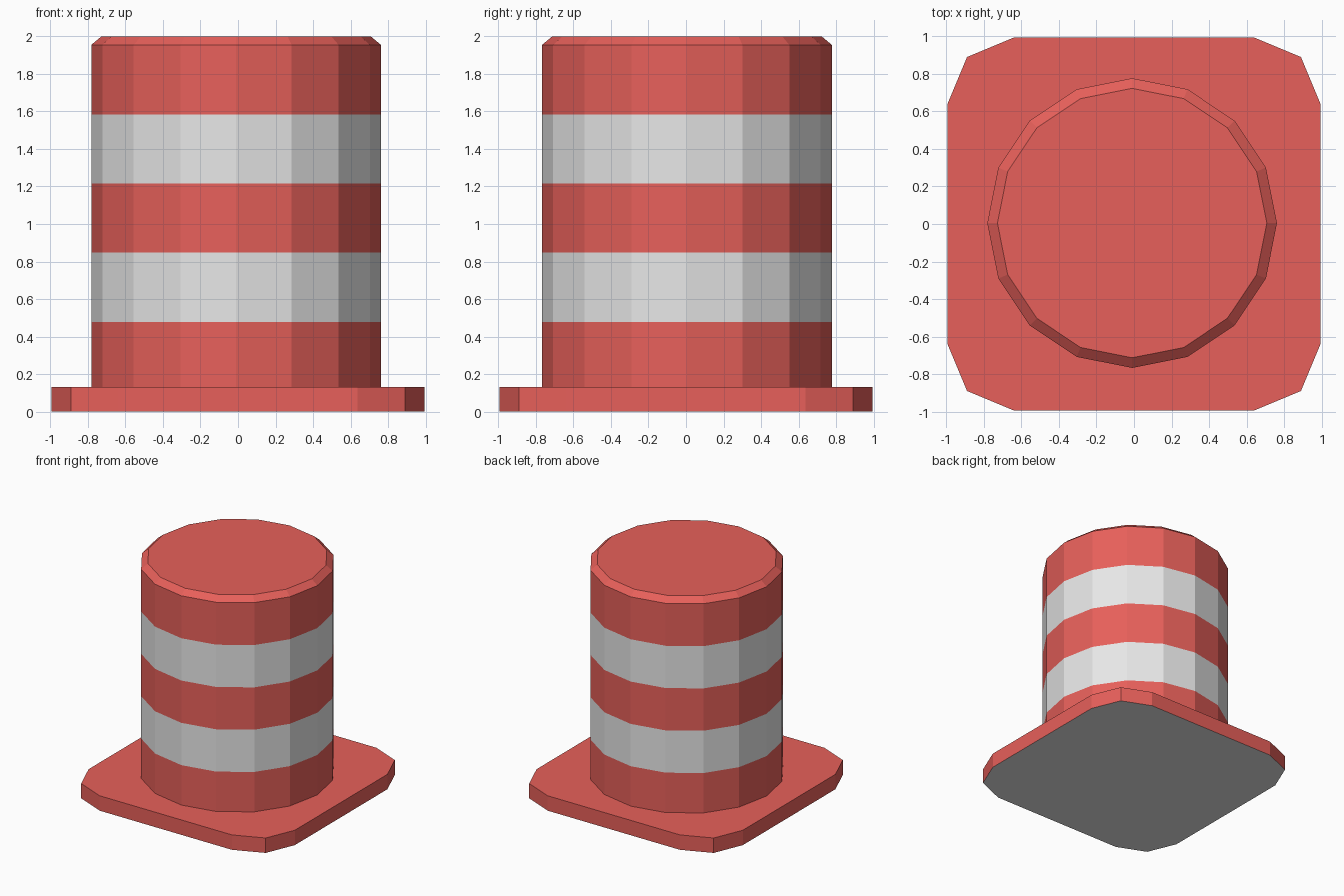
import bpy
import bmesh
from math import cos, sin, pi

cube = bpy.data.objects.get("Cube")
if cube:
    bpy.data.objects.remove(cube, do_unlink=True)


def make_material(name, colour):
    mat = bpy.data.materials.new(name)
    mat.use_nodes = True
    mat.diffuse_color = colour
    mat.node_tree.nodes["Principled BSDF"].inputs["Base Color"].default_value = colour
    return mat


RED = make_material("warning red", (0.8, 0.117, 0.103, 1))
WHITE = make_material("reflective white", (0.8, 0.8, 0.8, 1))


def loft(name, rings, pick_material, location=(0, 0, 0)):
    """Skin a stack of rings, cap both ends and colour each face by a rule."""
    bm = bmesh.new()
    loops = [[bm.verts.new(p) for p in ring] for ring in rings]
    for level, (low, high) in enumerate(zip(loops, loops[1:])):
        for i in range(len(low)):
            j = (i + 1) % len(low)
            face = bm.faces.new((low[i], low[j], high[j], high[i]))
            face.material_index = pick_material(level)
    bm.faces.new(loops[0][::-1]).material_index = pick_material(-1)
    bm.faces.new(loops[-1])
    mesh = bpy.data.meshes.new(name)
    bm.to_mesh(mesh)
    bm.free()
    mesh.materials.append(RED)
    mesh.materials.append(WHITE)
    obj = bpy.data.objects.new(name, mesh)
    obj.location = location
    bpy.context.collection.objects.link(obj)
    return obj


# Base slab: square with two-step clipped corners, white underside
HALF, CORNER, SHORT = 0.995, 0.89, 0.638
quarter = [(HALF, SHORT), (CORNER, CORNER), (SHORT, HALF)]
outline = []
for turn in range(4):
    for x, y in quarter:
        for _ in range(turn):
            x, y = -y, x
        outline.append((x, y))
loft("base_slab", [[(x, y, z) for x, y in outline] for z in (0, 0.13)],
     lambda level: 1 if level < 0 else 0)

# Barrel: sixteen sides, alternating bands, chamfered rim
SIDES, RADIUS, BOTTOM, RIM = 16, 0.772, 0.11, 1.955
profile = [(RADIUS, BOTTOM)]
profile += [(RADIUS, z) for z in (0.478, 0.847, 1.216, 1.585, RIM)]
profile.append((0.718, 2.0))
rings = [[(r * cos(2 * pi * i / SIDES), r * sin(2 * pi * i / SIDES), z)
          for i in range(SIDES)] for r, z in profile]
loft("barrel", rings, lambda level: 1 if level in (1, 3) else 0,
     location=(-0.01, 0.005, 0))
